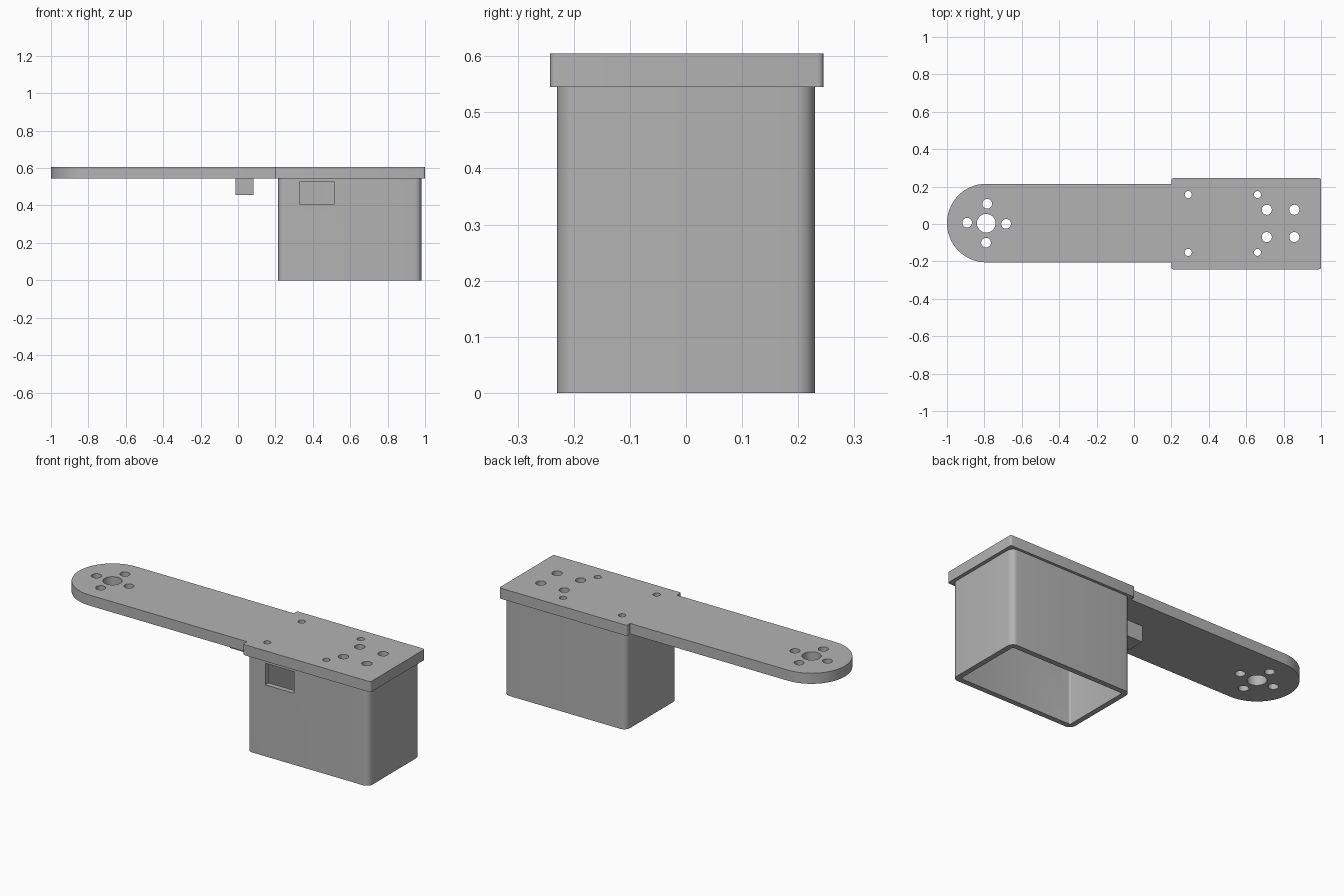
import bpy, bmesh
from math import cos, sin, pi, radians

cube = bpy.data.objects.get("Cube")
if cube:
    bpy.data.objects.remove(cube, do_unlink=True)

grey = bpy.data.materials.new("plain grey")
grey.use_nodes = True
colour = (0.45, 0.45, 0.45, 1)
grey.diffuse_color = colour
grey.node_tree.nodes["Principled BSDF"].inputs["Base Color"].default_value = colour

LID_BOTTOM, LID_TOP = 0.545, 0.605


def arc(cx, cy, r, start, end, steps):
    return [(cx + r * cos(radians(start + (end - start) * i / steps)),
             cy + r * sin(radians(start + (end - start) * i / steps)))
            for i in range(steps + 1)]


def rounded_rect(x0, x1, y0, y1, r, steps=8):
    corners = [(x1 - r, y1 - r), (x0 + r, y1 - r), (x0 + r, y0 + r), (x1 - r, y0 + r)]
    return [p for i, (x, y) in enumerate(corners)
            for p in arc(x, y, r, 90 * i, 90 * i + 90, steps)]


def prism(name, outlines, z0, z1):
    """Extrude one or more outlines upward into a single object."""
    bm = bmesh.new()
    for outline in outlines:
        face = bm.faces.new([bm.verts.new((x, y, z0)) for x, y in outline])
        top = bmesh.ops.extrude_face_region(bm, geom=[face])["geom"]
        verts = [v for v in top if isinstance(v, bmesh.types.BMVert)]
        bmesh.ops.translate(bm, verts=verts, vec=(0, 0, z1 - z0))
    bmesh.ops.recalc_face_normals(bm, faces=bm.faces)
    mesh = bpy.data.meshes.new(name)
    bm.to_mesh(mesh)
    bm.free()
    mesh.materials.append(grey)
    obj = bpy.data.objects.new(name, mesh)
    bpy.context.collection.objects.link(obj)
    return obj


def finish(obj, cutters=()):
    """Cut the openings, drop the cutters and smooth the round parts."""
    bpy.ops.object.select_all(action="DESELECT")
    bpy.context.view_layer.objects.active = obj
    obj.select_set(True)
    for cutter in cutters:
        cutter.hide_render = True
        mod = obj.modifiers.new("cut", "BOOLEAN")
        mod.operation, mod.solver, mod.object = "DIFFERENCE", "EXACT", cutter
        bpy.ops.object.modifier_apply(modifier=mod.name)
        bpy.data.objects.remove(cutter, do_unlink=True)
    bpy.ops.object.shade_smooth_by_angle(angle=radians(30))


# Top plate: round-ended arm running into the wider lid of the box
r = 0.01
outline = (arc(-0.79, 0.005, 0.21, 90, 270, 40)
           + [(0.2, -0.205)]
           + arc(0.2 + r, -0.242 + r, r, 180, 270, 4)
           + arc(1 - r, -0.242 + r, r, 270, 360, 4)
           + arc(1 - r, 0.245 - r, r, 0, 90, 4)
           + arc(0.2 + r, 0.245 - r, r, 90, 180, 4)
           + [(0.2, 0.215)])
plate = prism("arm_and_lid", [outline], LID_BOTTOM, LID_TOP)

# Shaft hole, its ring of screw holes, and the lid's two hole patterns
holes = [(-0.79, 0.004, 0.05)]
holes += [(-0.788 + 0.104 * cos(a), 0.004 + 0.104 * sin(a), 0.026)
          for a in (-0.03 + pi / 2 * i for i in range(4))]
holes += [(x, y, 0.019) for x in (0.29, 0.66) for y in (-0.152, 0.157)]
holes += [(x, y, 0.027) for x in (0.71, 0.857) for y in (-0.07, 0.076)]
drill = prism("hole_cutter", [arc(x, y, s, 0, 345, 23) for x, y, s in holes], 0.5, 0.7)
finish(plate, [drill])

# Box: open at the bottom, with a window in the front wall
box = prism("box_walls", [rounded_rect(0.215, 0.98, -0.23, 0.23, 0.035)], 0, LID_BOTTOM)
hollow = prism("hollow_cutter", [rounded_rect(0.245, 0.95, -0.2, 0.2, 0.01, 4)], -0.1, 0.7)
window = prism("window_cutter", [rounded_rect(0.332, 0.513, -0.3, -0.1, 0.004, 2)], 0.405, 0.527)
finish(box, [hollow, window])

# Small stop block under the arm
finish(prism("stop_block", [[(-0.013, -0.055), (0.083, -0.055), (0.083, 0.05), (-0.013, 0.05)]],
             0.455, LID_BOTTOM))
